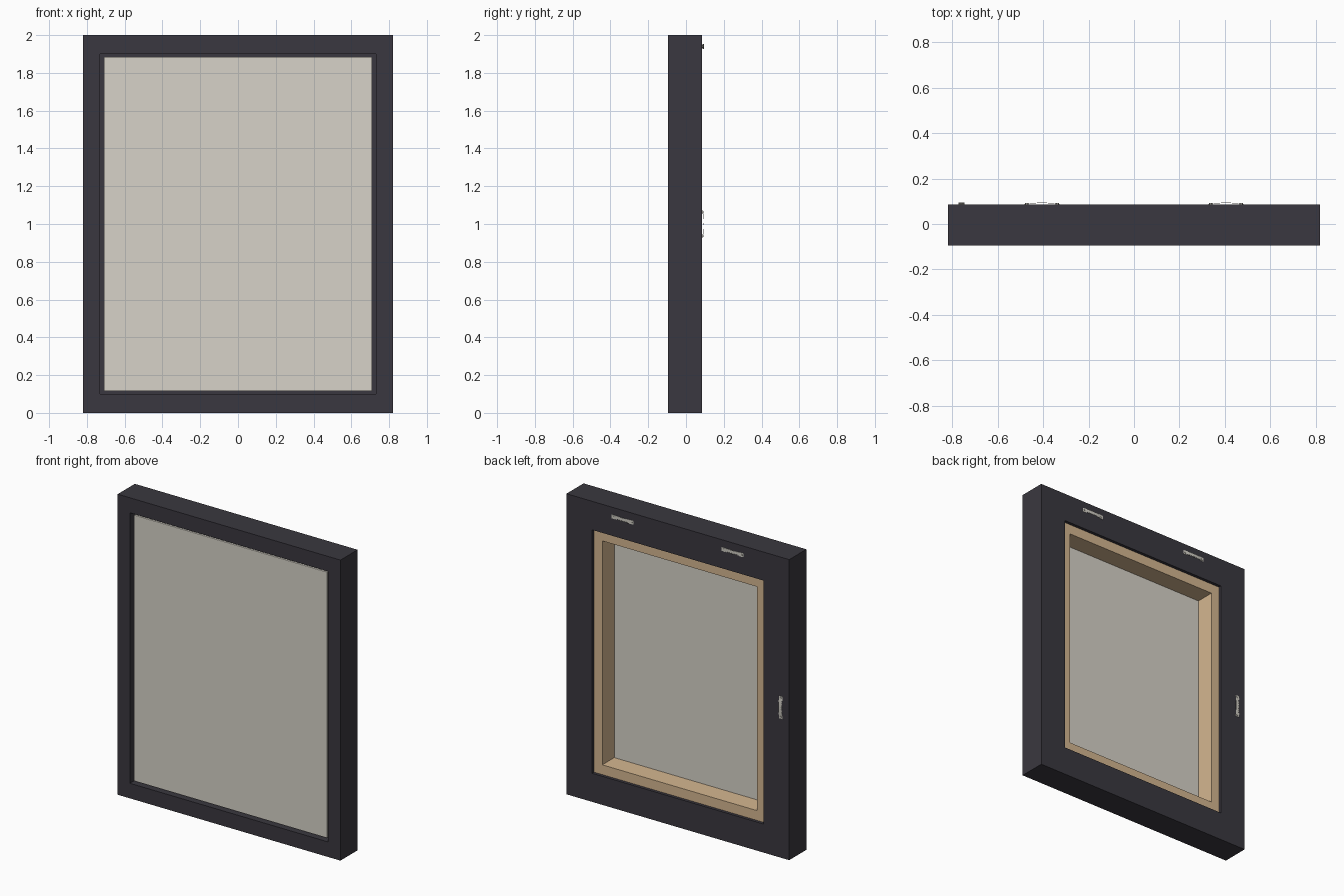
import bpy, bmesh, math
from mathutils import Matrix, Vector

if "Cube" in bpy.data.objects:
    bpy.data.objects.remove(bpy.data.objects["Cube"])

def material(name, rgb):
    m = bpy.data.materials.new(name)
    m.diffuse_color = (*rgb, 1)
    m.use_nodes = True
    m.node_tree.nodes["Principled BSDF"].inputs["Base Color"].default_value = m.diffuse_color
    return m

DARK = material("charcoal_paint", (0.042, 0.039, 0.050))
CANVAS = material("canvas_cream", (0.68, 0.65, 0.58))
WOOD = material("pine_wood", (0.66, 0.47, 0.28))
METAL = material("pale_metal", (0.62, 0.60, 0.54))

def finish(name, bm, mat):
    bmesh.ops.recalc_face_normals(bm, faces=bm.faces)
    me = bpy.data.meshes.new(name)
    bm.to_mesh(me)
    bm.free()
    me.materials.append(mat)
    ob = bpy.data.objects.new(name, me)
    bpy.context.collection.objects.link(ob)
    return ob

def ring(name, profile, mat):
    """Sweep a closed (half width, half height, y) profile round a rectangle, mitred corners."""
    bm = bmesh.new()
    loops = [[bm.verts.new((sx * w, y, 1 + sz * h)) for w, h, y in profile]
             for sx, sz in ((-1, -1), (1, -1), (1, 1), (-1, 1))]
    n = len(profile)
    for i in range(4):
        a, b = loops[i], loops[(i + 1) % 4]
        for j in range(n):
            k = (j + 1) % n
            bm.faces.new((a[j], a[k], b[k], b[j]))
    return finish(name, bm, mat)

F, B = -0.094, 0.086      # front and back of the frame

# Outer frame with a stepped lip at the back
ring("outer_frame", [(0.82, 1.0, F), (0.82, 1.0, B), (0.63, 0.81, B),
                     (0.63, 0.81, B - 0.02), (0.73, 0.90, B - 0.02), (0.73, 0.90, F)], DARK)

# Wooden stretcher bars behind the canvas
ring("stretcher_bars", [(0.705, 0.88, -0.07), (0.705, 0.88, 0.066),
                        (0.57, 0.745, 0.066), (0.57, 0.745, -0.07)], WOOD)

# Canvas: front sheet, wrapped round the sides of the bars
def box(name, size, centre, mat, bevel=0):
    bm = bmesh.new()
    bmesh.ops.create_cube(bm, size=1)
    bmesh.ops.scale(bm, vec=size, verts=bm.verts)
    bmesh.ops.translate(bm, vec=centre, verts=bm.verts)
    if bevel:
        bmesh.ops.bevel(bm, geom=bm.edges[:], offset=bevel, segments=2, affect='EDGES', profile=0.5)
    return finish(name, bm, mat)

box("canvas_front", (1.42, 0.02, 1.77), (0, -0.07, 1), CANVAS, 0.003)
ring("canvas_wrap", [(0.71, 0.885, -0.063), (0.71, 0.885, 0.064),
                     (0.704, 0.879, 0.064), (0.704, 0.879, -0.063)], CANVAS)

# Sawtooth hangers: bowed strips with a toothed edge and a nail at each end
def hanger(name, x, z, length, vertical=False):
    bm = bmesh.new()
    steps, t = 24, 0.002
    cols = []
    for i in range(steps + 1):
        u = 2 * i / steps - 1
        y = B + 0.0005 + 0.0055 * (1 - u * u)
        low = -0.013 + (0.007 if i % 2 and 4 < i < 20 else 0)
        px = u * length / 2
        cols.append([bm.verts.new(p) for p in ((px, y, low), (px, y, 0.013),
                                               (px, y + t, 0.013), (px, y + t, low))])
    for a, b in zip(cols, cols[1:]):
        for j in range(4):
            k = (j + 1) % 4
            bm.faces.new((a[j], a[k], b[k], b[j]))
    bm.faces.new(cols[0])
    bm.faces.new(cols[-1])
    for s in (-1, 1):
        bmesh.ops.create_cone(bm, cap_ends=True, segments=12, radius1=0.007, radius2=0.007, depth=0.007,
                              matrix=Matrix.Translation((s * length * 0.42, B + 0.0035, 0))
                              @ Matrix.Rotation(math.pi / 2, 4, 'X'))
    if vertical:
        bmesh.ops.rotate(bm, cent=(0, 0, 0), matrix=Matrix.Rotation(math.pi / 2, 3, 'Y'), verts=bm.verts)
    bmesh.ops.translate(bm, vec=Vector((x, 0, z)), verts=bm.verts)
    finish(name, bm, METAL)

hanger("hanger_top_left", -0.405, 1.94, 0.16)
hanger("hanger_top_right", 0.405, 1.94, 0.16)
hanger("hanger_side", -0.76, 1.0, 0.15, vertical=True)
